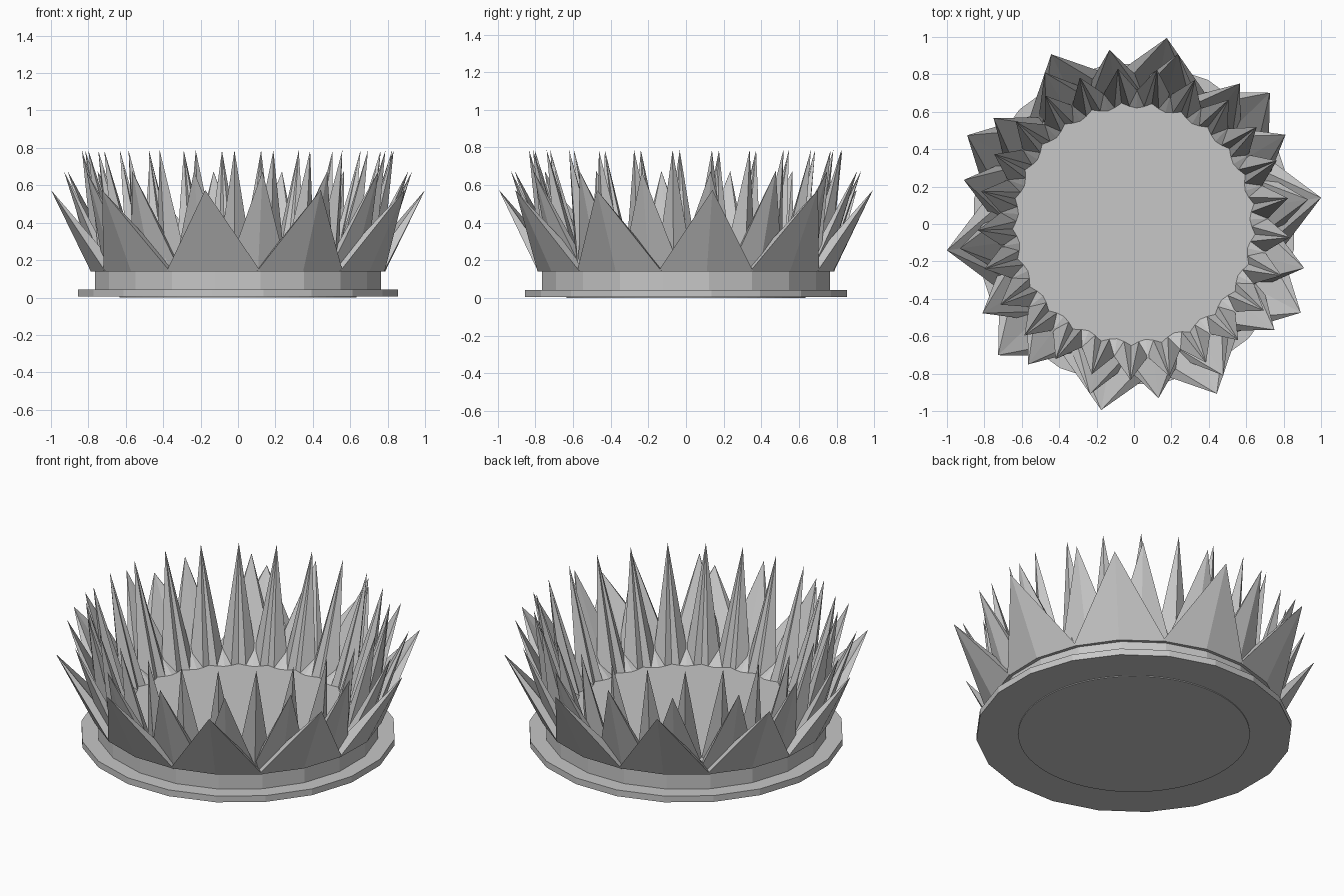
import bpy
import bmesh
from math import cos, sin, radians, pi

cube = bpy.data.objects.get("Cube")
if cube:
    bpy.data.objects.remove(cube, do_unlink=True)

GREY = (0.57, 0.57, 0.57, 1.0)
stone = bpy.data.materials.new("plain_grey")
stone.use_nodes = True
stone.diffuse_color = GREY
stone.node_tree.nodes["Principled BSDF"].inputs["Base Color"].default_value = GREY


def polar(radius, angle, z):
    return (radius * cos(angle), radius * sin(angle), z)


def finish(bm, name):
    bmesh.ops.remove_doubles(bm, verts=bm.verts, dist=0.0005)
    bmesh.ops.recalc_face_normals(bm, faces=bm.faces)
    mesh = bpy.data.meshes.new(name)
    bm.to_mesh(mesh)
    bm.free()
    mesh.materials.append(stone)
    obj = bpy.data.objects.new(name, mesh)
    bpy.context.collection.objects.link(obj)


def disc(name, radius, sides, low, high):
    """Solid prism; an edge faces each axis."""
    bm = bmesh.new()
    bottom, top = [[bm.verts.new(polar(radius, 2 * pi * (i + 0.5) / sides, z))
                    for i in range(sides)] for z in (low, high)]
    bm.faces.new(bottom)
    bm.faces.new(top)
    for i in range(sides):
        j = (i + 1) % sides
        bm.faces.new((bottom[i], bottom[j], top[j], top[i]))
    finish(bm, name)


def pyramid_ring(name, count, turn, outline, low, tip_radius, tip_z):
    """Ring of overlapping pyramids; outline is (share of pitch, radius)."""
    bm = bmesh.new()
    pitch = 2 * pi / count
    for i in range(count):
        middle = radians(turn) + i * pitch
        base = [bm.verts.new(polar(r, middle + share * pitch, low)) for share, r in outline]
        tip = bm.verts.new(polar(tip_radius, middle, tip_z))
        bm.faces.new(base)
        for a, b in zip(base, base[1:] + base[:1]):
            bm.faces.new((a, b, tip))
    finish(bm, name)


def pocket_ring(name, count, turn, low, valley_z, tip_radius, tip_z):
    """Joined spikes with a sloping pocket on the inside of each valley."""
    bm = bmesh.new()
    pitch = 2 * pi / count
    for i in range(count):
        for side in (-1, 1):
            def point(share, radius, z):
                angle = radians(turn) + (i + side * share) * pitch
                return bm.verts.new(polar(radius, angle, z))
            tip = point(0, tip_radius, tip_z)
            valley = point(0.5, 0.715, valley_z)
            foot = point(0, 0.65, low)
            lip = point(0.25, 0.63, low)
            pocket = point(0.5, 0.62, low)
            back, back_valley = point(0, 0.77, low), point(0.5, 0.75, low)
            for corners in ((tip, foot, lip), (tip, lip, valley), (lip, pocket, valley),
                            (tip, valley, back), (valley, back_valley, back),
                            (foot, lip, pocket, back_valley, back)):
                bm.faces.new(corners)
    finish(bm, name)


# Foot, underside disc and solid drum whose top is the floor
disc("underside_disc", 0.635, 64, 0.0, 0.01)
disc("foot_plate", 0.866, 20, 0.005, 0.043)
disc("floor_drum", 0.775, 20, 0.04, 0.14)

# Broad outer spikes
pyramid_ring("outer_spikes", 10, 8,
             [(0, 0.795), (0.52, 0.795), (0.52, 0.70), (0, 0.69), (-0.52, 0.70), (-0.52, 0.795)],
             0.14, 1.01, 0.575)

# Middle spikes
pyramid_ring("middle_spikes", 16, 8,
             [(0, 0.77), (0.56, 0.75), (0.54, 0.69), (0, 0.67), (-0.54, 0.69), (-0.56, 0.75)],
             0.14, 0.94, 0.675)

# Narrow inner spikes with scalloped pockets between them
pocket_ring("inner_spikes", 25, 9.5, 0.14, 0.21, 0.835, 0.787)
